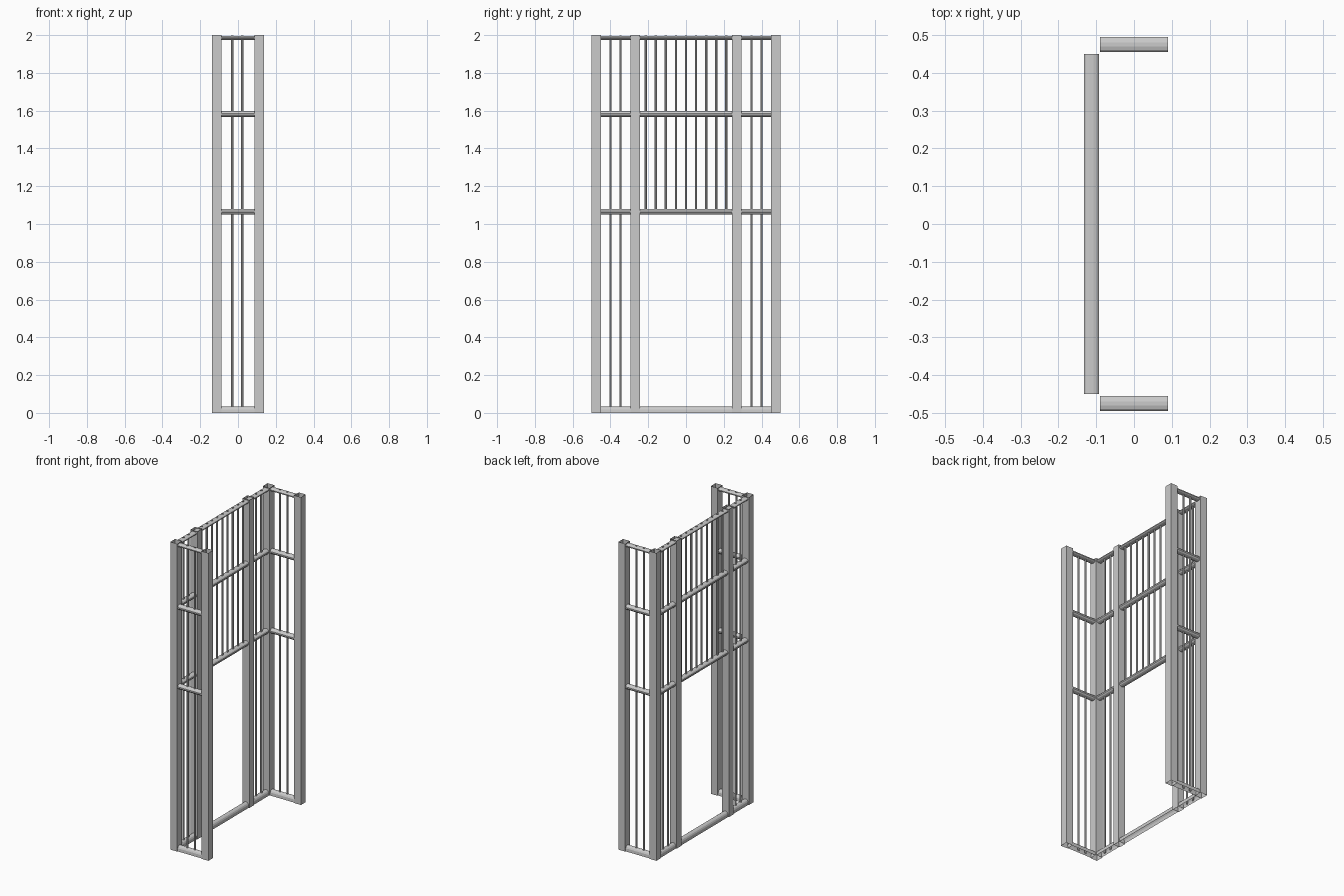
import bpy, math
from mathutils import Vector

if "Cube" in bpy.data.objects:
    bpy.data.objects.remove(bpy.data.objects["Cube"])

PX, PY, W = 0.1125, 0.475, 0.049      # post centre lines and post width


def sweep(name, profile, a, b, closed=True):
    """Open-ended extrusion of a profile (side, up) from a to b."""
    a, b = Vector(a), Vector(b)
    d = (b - a).normalized()
    up = Vector((0, 1, 0)) if abs(d.z) > 0.9 else Vector((0, 0, 1))
    side = d.cross(up)
    n = len(profile)
    verts = [p + side * s + up * u for p in (a, b) for s, u in profile]
    count = n if closed else n - 1
    faces = [(i, n + i, n + (i + 1) % n, (i + 1) % n) for i in range(count)]
    # profiles run counter-clockwise seen against d, so flip to face outward
    me = bpy.data.meshes.new(name)
    me.from_pydata(verts, [], faces)
    ob = bpy.data.objects.new(name, me)
    bpy.context.collection.objects.link(ob)
    return ob


def oval(rx, ry, n):
    return [(rx * math.cos(math.tau * (i + .5) / n), -ry * math.sin(math.tau * (i + .5) / n))
            for i in range(n)]


h = W / 2
SQUARE = [(-h, -h), (-h, h), (h, h), (h, -h)]
ROD = oval(0.0065, 0.0065, 8)
MID = oval(0.0205, 0.0162, 12)
TOP = oval(0.0205, 0.0105, 12)
# half-round sill, open underneath
SILL = [(-0.02 * math.cos(math.pi * i / 8), 0.034 * math.sin(math.pi * i / 8) ** 0.6)
        for i in range(9)]

# square hollow posts
for x, y in [(PX, PY), (-PX, PY), (-PX, 0.268)]:
    for s in (-1, 1):
        sweep("post", SQUARE, (x, s * y, 0), (x, s * y, 2))

# horizontal rails on the back and the two sides
for name, prof, z, closed in [("sill", SILL, 0, False), ("lower_rail", MID, 1.065, True),
                              ("upper_rail", MID, 1.582, True), ("top_rail", TOP, 1.985, True)]:
    sweep("back_" + name, prof, (-PX, -0.45, z), (-PX, 0.45, z), closed)
    for s in (-1, 1):
        sweep("side_" + name, prof, (-0.09, s * PY, z), (0.09, s * PY, z), closed)

# thin vertical bars: above the opening, then narrow panels and sides
for i in range(-4, 5):
    sweep("door_bar", ROD, (-PX, i * 0.0533, 1.065), (-PX, i * 0.0533, 1.998))
for s in (-1, 1):
    for y in (0.347, 0.4):
        sweep("panel_bar", ROD, (-PX, s * y, 0), (-PX, s * y, 1.998))
    for x in (-0.03, 0.023):
        sweep("side_bar", ROD, (x, s * PY, 0), (x, s * PY, 1.998))

# consistent outward faces check: flip any tube whose first face looks inward
for ob in bpy.data.objects:
    me = ob.data
    c = sum((v.co for v in me.vertices), Vector()) / len(me.vertices)
    if sum((p.center - c).dot(p.normal) for p in me.polygons) < 0:
        me.flip_normals()
